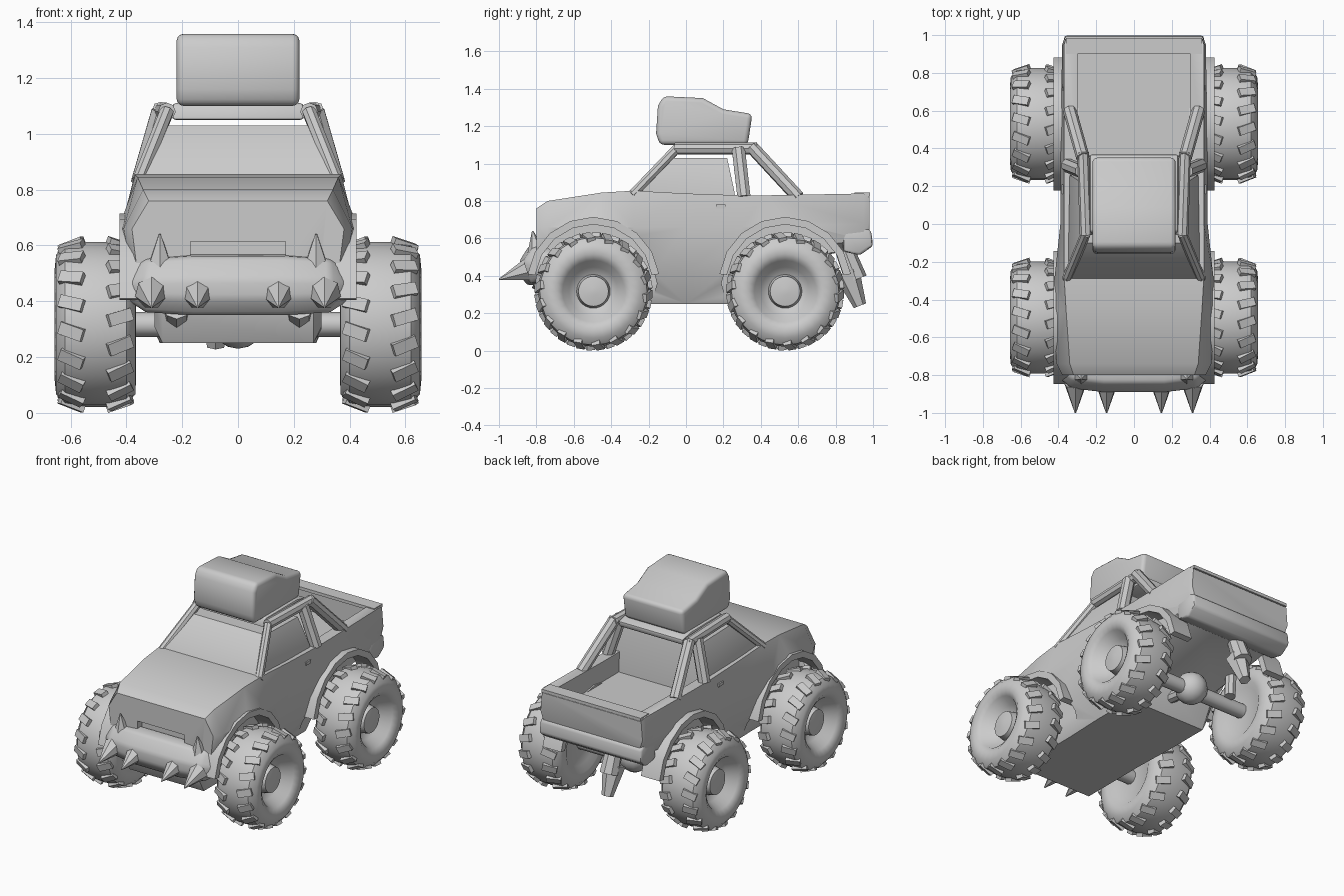
import bpy, bmesh, math
from mathutils import Vector, Matrix

old = bpy.data.objects.get("Cube")
if old:
    bpy.data.objects.remove(old)

grey = bpy.data.materials.new("plain_grey")
grey.use_nodes = True
grey.diffuse_color = (0.6, 0.6, 0.6, 1)
grey.node_tree.nodes["Principled BSDF"].inputs["Base Color"].default_value = (0.6, 0.6, 0.6, 1)
parts = []


def finish(name, bm):
    bmesh.ops.recalc_face_normals(bm, faces=bm.faces)
    mesh = bpy.data.meshes.new(name)
    bm.to_mesh(mesh)
    bm.free()
    mesh.materials.append(grey)
    ob = bpy.data.objects.new(name, mesh)
    bpy.context.collection.objects.link(ob)
    parts.append(ob)
    return ob


def loft(name, rings):
    """Skin a run of equal-length closed rings and cap both ends."""
    bm = bmesh.new()
    rows = [[bm.verts.new(p) for p in ring] for ring in rings]
    n = len(rows[0])
    for a, b in zip(rows, rows[1:]):
        for i in range(n):
            j = (i + 1) % n
            bm.faces.new((a[i], a[j], b[j], b[i]))
    bm.faces.new(rows[0])
    bm.faces.new(rows[-1])
    return finish(name, bm)


def prism(name, profile, x0, x1):
    return loft(name, [[(x, y, z) for y, z in profile] for x in (x0, x1)])


def box(name, x0, x1, y0, y1, z0, z1):
    return prism(name, [(y0, z0), (y1, z0), (y1, z1), (y0, z1)], x0, x1)


def rod(name, a, b, r0, r1, sides=8):
    a, b = Vector(a), Vector(b)
    bm = bmesh.new()
    turn = (b - a).to_track_quat('Z', 'Y').to_matrix().to_4x4()
    bmesh.ops.create_cone(bm, cap_ends=True, segments=sides, radius1=r0, radius2=r1,
                          depth=(b - a).length, matrix=Matrix.Translation((a + b) / 2) @ turn)
    return finish(name, bm)


def apply_modifiers(ob):
    bpy.context.view_layer.objects.active = ob
    for mod in list(ob.modifiers):
        bpy.ops.object.modifier_apply(modifier=mod.name)


def bevel(ob, width, segments=3):
    mod = ob.modifiers.new("bevel", 'BEVEL')
    mod.width, mod.segments, mod.limit_method = width, segments, 'ANGLE'
    apply_modifiers(ob)


def cut(ob, cutter):
    mod = ob.modifiers.new("cut", 'BOOLEAN')
    mod.object, mod.solver = cutter, 'EXACT'
    apply_modifiers(ob)
    parts.remove(cutter)
    bpy.data.objects.remove(cutter)


def arc(cy, cz, r, start, end, n):
    angles = [math.radians(start + (end - start) * i / n) for i in range(n + 1)]
    return [(cy + r * math.cos(t), cz + r * math.sin(t)) for t in angles]


# Body shell: y, then half-section from sill to hood or bed rim
sections = [
    (-0.80, (.27, .36), (.36, .50), (.38, .66), (.32, .76)),
    (-0.74, (.27, .25), (.37, .45), (.41, .66), (.34, .80)),
    (-0.45, (.27, .25), (.37, .42), (.43, .66), (.36, .845)),
    (-0.28, (.27, .25), (.36, .42), (.42, .66), (.37, .855)),
    (0.00, (.28, .25), (.36, .42), (.39, .66), (.37, .84)),
    (0.30, (.28, .25), (.36, .42), (.39, .66), (.37, .83)),
    (0.42, (.27, .45), (.36, .53), (.39, .66), (.37, .83)),
    (0.95, (.30, .55), (.36, .59), (.38, .68), (.37, .84)),
    (0.98, (.30, .62), (.35, .64), (.37, .70), (.36, .82)),
]
rings = []
for y, *half in sections:
    rings.append([(x, y, z) for x, z in half] + [(-x, y, z) for x, z in reversed(half)])
body = loft("body_shell", rings)
cut(body, box("bed_cutter", -.30, .30, .255, .91, .70, 1.0))
cut(body, box("grille_cutter", -.17, .17, -.95, -.755, .55, .615))

WHEELS = [("front", -0.495), ("rear", 0.53)]
for end, wy in WHEELS:
    for side in (-1, 1):
        well = arc(wy, .36, .34, 0, 330, 11)
        cut(body, prism("well_cutter", well, side * .30, side * .60))

# Cabin block with windscreen and recessed side glass
loft("cabin", [[(-xf, y0, z), (xf, y0, z), (xb, y1, z), (-xb, y1, z)]
               for z, y0, y1, xf, xb in ((.69, -.33, .27, .34, .33),
                                         (.845, -.30, .26, .35, .34),
                                         (1.03, -.10, .22, .27, .28))])
roof = prism("roof_panel", [(-.06, 1.05), (.36, 1.05), (.37, 1.09), (.28, 1.11), (-.04, 1.11)],
             -.235, .235)
bevel(roof, .012, 2)

# Cabin frame and bed bars
for side, tag in ((1, "left"), (-1, "right")):
    bars = [
        ("windscreen_pillar", (.355, -.29, .83), (.255, -.05, 1.08), .026),
        ("roof_rail", (.255, -.06, 1.08), (.27, .38, 1.08), .032),
        ("middle_pillar", (.35, .31, .82), (.275, .28, 1.08), .038),
        ("bed_bar", (.27, .35, 1.09), (.34, .60, .82), .036),
    ]
    for name, a, b, r in bars:
        a = (a[0] * side, a[1], a[2])
        b = (b[0] * side, b[1], b[2])
        rod(f"{tag}_{name}", a, b, r, r)
    box(f"{tag}_door_handle", side * .372, side * .385, .16, .21, .76, .78)

# Roof luggage
luggage = prism("roof_luggage", [(-.14, 1.10), (.33, 1.10), (.355, 1.265), (.20, 1.29),
                                 (.09, 1.35), (-.12, 1.36), (-.15, 1.31), (-.16, 1.16)], -.22, .22)
bevel(luggage, .025)

# Front bumper, thicker in the middle, with spikes
rings = []
for x, dy, s in ((-.39, .07, .55), (-.33, .02, .9), (-.16, 0, 1), (.16, 0, 1),
                 (.33, .02, .9), (.39, .07, .55)):
    shape = ((-.76, .35), (-.85, .35), (-.89, .41), (-.89, .48), (-.84, .56), (-.76, .57))
    rings.append([(x, y + dy, .46 + (z - .46) * s) for y, z in shape])
bevel(loft("front_bumper", rings), .015, 2)
for x in (-.31, -.145, .145, .31):
    rod("bumper_spike", (x, -.85, .43), (x, -1.0, .38), .06, .004, 7)
for side in (-1, 1):
    rod("bumper_horn", (side * .28, -.80, .52), (side * .28, -.82, .64), .05, .004, 6)
    rod("bumper_mount", (side * .22, -.80, .38), (side * .22, -.66, .30), .05, .05)

# Rear bumper, tow hook and tail lip
rear = prism("rear_bumper", [(.84, .53), (.93, .51), (1.0, .56), (.99, .64), (.92, .68), (.84, .66)],
             -.37, .37)
bevel(rear, .015, 2)
box("tailgate_lip", -.36, .36, .90, .985, .825, .845)
rod("tow_arm", (-.08, .84, .56), (-.08, .91, .38), .05, .06)
rod("tow_hook", (-.08, .86, .42), (-.08, .93, .24), .07, .035, 6)

# Wheels, flares and axles
TYRE = [(-.12, .02), (-.12, .15), (-.145, .19), (-.142, .25), (-.11, .287), (-.05, .296),
        (.05, .296), (.11, .287), (.142, .25), (.147, .20), (.125, .165), (.06, .13),
        (.04, .09), (.09, .08), (.10, .02)]


def wheel(name, cx, cy, cz, side, steps=28):
    rings = []
    for x, r in TYRE:
        rings.append([(cx + side * x, cy + r * math.cos(math.tau * i / steps),
                       cz + r * math.sin(math.tau * i / steps)) for i in range(steps)])
    loft(name, rings)
    # Slanted tread blocks along both shoulders
    bm = bmesh.new()
    count = 18
    for i in range(count):
        for edge in (-1, 1):
            turn = math.tau * (i + edge * .25) / count
            place = (Matrix.Translation((cx, cy, cz)) @ Matrix.Rotation(turn, 4, 'X')
                     @ Matrix.Translation((edge * .085, 0, .284))
                     @ Matrix.Rotation(edge * .35, 4, 'Y') @ Matrix.Rotation(edge * .3, 4, 'Z')
                     @ Matrix.Diagonal((.09, .045, .035, 1)))
            bmesh.ops.create_cube(bm, size=1, matrix=place)
    finish(name + "_tread", bm)


for end, wy in WHEELS:
    for side, tag in ((1, "left"), (-1, "right")):
        wheel(f"{end}_{tag}_wheel", side * .51, wy, .317, side)
        outer = arc(wy, .36, .355, 8, 172, 8)
        inner = arc(wy, .36, .315, 172, 8, 8)
        prism(f"{end}_{tag}_flare", outer + inner, side * .29, side * .425)
        rod(f"{end}_{tag}_shock", (side * .25, wy + .06, .34), (side * .28, wy + .04, .62), .035, .035)
    rod(f"{end}_axle", (-.42, wy, .317), (.42, wy, .317), .045, .045, 10)

bm = bmesh.new()
bmesh.ops.create_uvsphere(bm, u_segments=12, v_segments=8, radius=.10,
                          matrix=Matrix.Translation((0, .53, .33)))
finish("rear_differential", bm)
rod("drive_shaft", (0, .25, .36), (0, .50, .33), .035, .035)

# Smooth shading with crisp edges kept
bpy.ops.object.select_all(action='DESELECT')
for ob in parts:
    ob.select_set(True)
bpy.context.view_layer.objects.active = body
bpy.ops.object.shade_smooth_by_angle(angle=math.radians(40))
